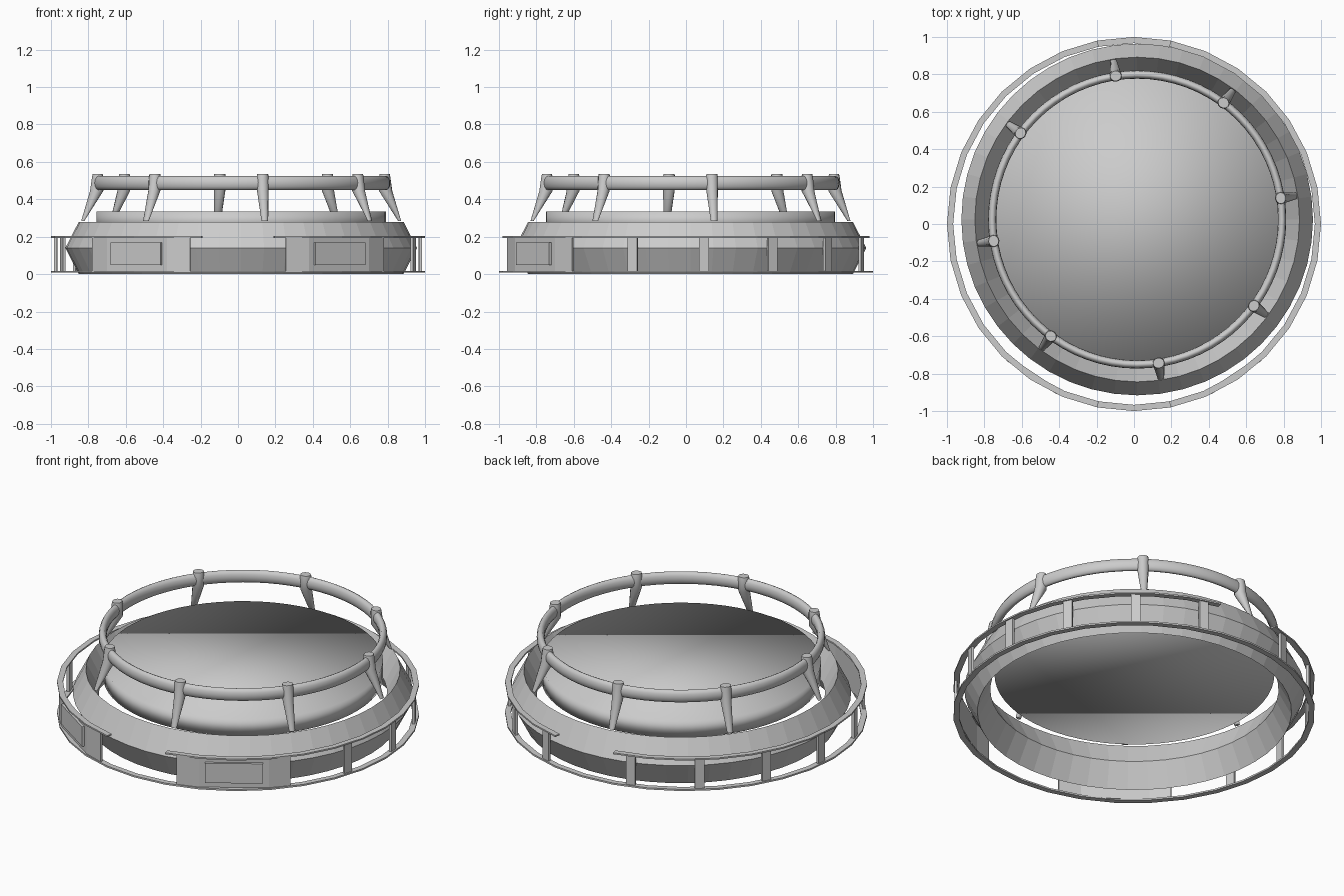
import bpy, bmesh
from math import cos, sin, pi, radians

if "Cube" in bpy.data.objects:
    bpy.data.objects.remove(bpy.data.objects["Cube"])

CX, CY = 0.017, 0.024   # centre of the inner parts (slightly off the rail centre)


def add_object(name, bm, smooth=None):
    bmesh.ops.recalc_face_normals(bm, faces=bm.faces[:])
    mesh = bpy.data.meshes.new(name)
    bm.to_mesh(mesh)
    bm.free()
    ob = bpy.data.objects.new(name, mesh)
    bpy.context.collection.objects.link(ob)
    if smooth is not None:
        bpy.ops.object.select_all(action='DESELECT')
        ob.select_set(True)
        bpy.context.view_layer.objects.active = ob
        bpy.ops.object.shade_smooth_by_angle(angle=radians(smooth))
    return ob


def loft(bm, rings, closed=False):
    """Skin a list of equal closed rings; cap the ends unless closed."""
    vs = [[bm.verts.new(p) for p in ring] for ring in rings]
    n = len(vs[0])
    pairs = list(zip(vs, vs[1:])) + ([(vs[-1], vs[0])] if closed else [])
    for a, b in pairs:
        for i in range(n):
            j = (i + 1) % n
            bm.faces.new((a[i], a[j], b[j], b[i]))
    if not closed:
        bm.faces.new(vs[0])
        bm.faces.new(vs[-1])


def sweep(name, profile, angles, closed, centre=(0, 0), smooth=None):
    """Sweep an (r, z) profile round the vertical axis through the angles (degrees)."""
    bm = bmesh.new()
    loft(bm, [[(centre[0] + r * cos(radians(a)), centre[1] + r * sin(radians(a)), z)
               for r, z in profile] for a in angles], closed)
    return add_object(name, bm, smooth)


def ring_angles(n):
    return [360 * i / n for i in range(n)]


def oval(cr, cz, rx, rz, n):
    return [(cr + rx * cos(2 * pi * i / n), cz + rz * sin(2 * pi * i / n)) for i in range(n)]


def rect(r0, r1, z0, z1):
    return [(r0, z0), (r1, z0), (r1, z1), (r0, z1)]


def box(name, angle, r, thick, width, z0, z1):
    """Flat plate facing outward at an angle on the rail."""
    a = radians(angle)
    bm = bmesh.new()
    loft(bm, [[((r + u * thick / 2) * cos(a) - v * width / 2 * sin(a),
                (r + u * thick / 2) * sin(a) + v * width / 2 * cos(a), z)
               for u, v in ((-1, -1), (1, -1), (1, 1), (-1, 1))] for z in (z0, z1)])
    return add_object(name, bm)


# Diamond-section base ring
sweep("base_ring", oval(0.868, 0.14, 0.072, 0.14, 4), ring_angles(48), True, (CX, CY))

# Floating disc
bm = bmesh.new()
loft(bm, [[(CX + 0.773 * cos(radians(a)), CY + 0.773 * sin(radians(a)), z)
           for a in ring_angles(64)] for z in (0.235, 0.335)])
add_object("disc", bm, 180)

# Upper tube ring
sweep("upper_tube", oval(0.775, 0.487, 0.022, 0.038, 12), ring_angles(72), True, (CX, CY), 60)

# Tapered legs: (radius, height, radial half size, tangential half size)
sections = [(0.857, 0.283, 0.008, 0.018), (0.781, 0.445, 0.036, 0.031),
            (0.776, 0.515, 0.031, 0.033), (0.776, 0.535, 0.027, 0.030)]
for k in range(8):
    a = radians(8.5 + 45 * k)
    bm = bmesh.new()
    rings = []
    for r, z, hr, ht in sections:
        ring = []
        for i in range(12):
            t = 2 * pi * i / 12
            u, v = r + hr * cos(t), ht * sin(t)
            ring.append((CX + u * cos(a) - v * sin(a), CY + u * sin(a) + v * cos(a), z))
        rings.append(ring)
    loft(bm, rings)
    add_object(f"leg_{k + 1}", bm, 40)

# Lower rail all round, upper rail in two halves with gaps front and back
sweep("lower_rail", rect(0.967, 1.0, 0.008, 0.018), ring_angles(32), True)
step = 11.25
for side, start in (("right", -90 + step), ("left", 90 + step)):
    sweep(f"upper_rail_{side}", rect(0.967, 1.0, 0.194, 0.203),
          [start + step * i for i in range(15)], False)

# Posts, bent panels and their raised plates, mirrored left and right
for side, sgn in (("right", 1), ("left", -1)):
    for k in range(5):
        ang = -16.875 + 22.5 * k
        box(f"post_{side}_{k + 1}", ang if sgn > 0 else 180 - ang, 0.979, 0.016, 0.053, 0.012, 0.2)
    angs = [-90 + sgn * d for d in (15, 22.5, 45, 52)]
    sweep(f"panel_{side}", rect(0.978, 0.991, 0.012, 0.2), angs, False)
    box(f"panel_plate_{side}", -90 + sgn * 33.75, 0.975, 0.024, 0.32, 0.05, 0.17)
